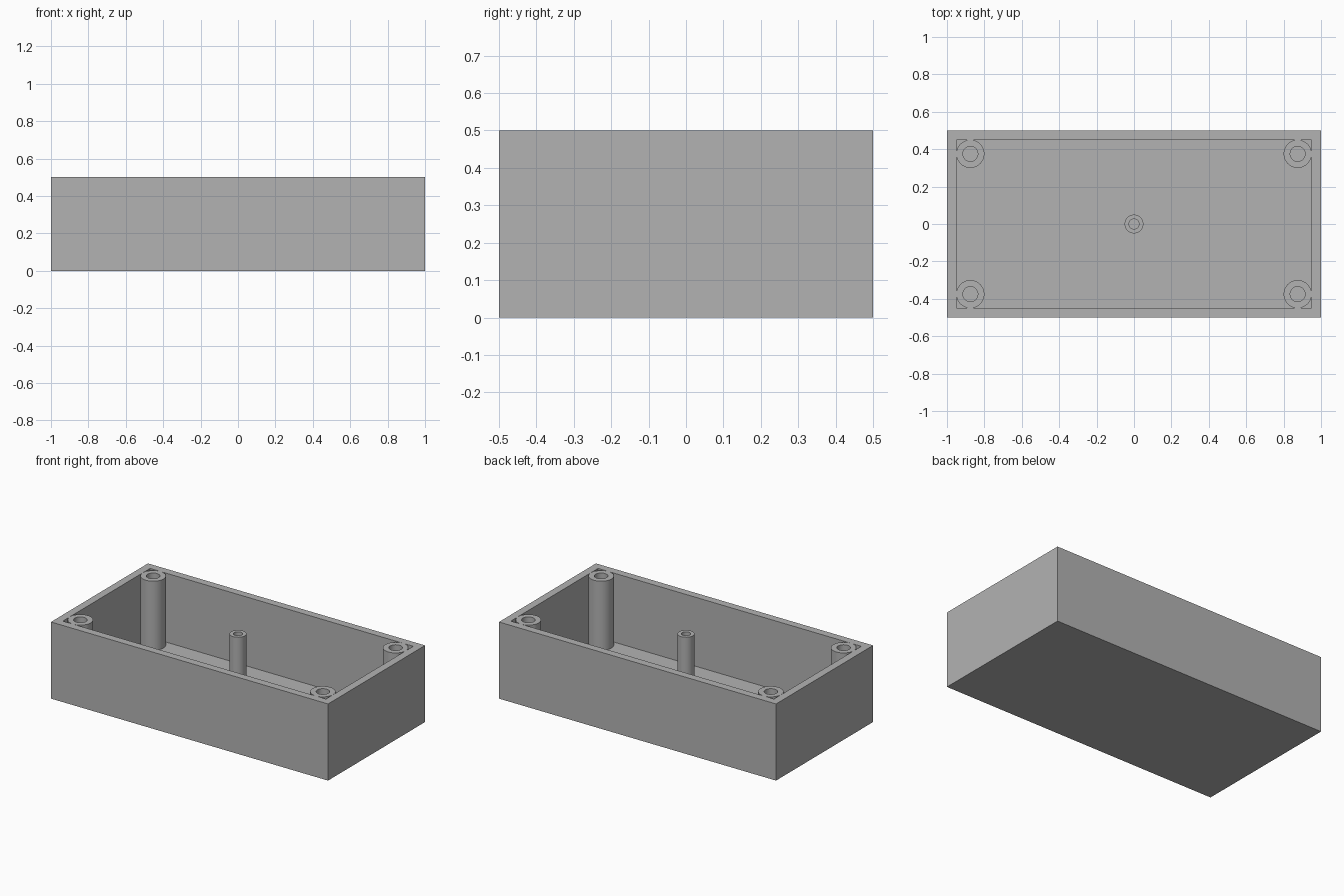
import bpy, bmesh
from math import cos, sin, tau, radians

LENGTH, WIDTH, HEIGHT, WALL = 2.0, 1.0, 0.5, 0.05

cube = bpy.data.objects.get("Cube")
if cube:
    bpy.data.objects.remove(cube, do_unlink=True)

# Single plain grey plastic
grey = bpy.data.materials.new("grey plastic")
grey.use_nodes = True
colour = (0.45, 0.45, 0.45, 1)
grey.diffuse_color = colour
grey.node_tree.nodes["Principled BSDF"].inputs["Base Color"].default_value = colour


def add_object(name, bm):
    bmesh.ops.recalc_face_normals(bm, faces=bm.faces)
    mesh = bpy.data.meshes.new(name)
    bm.to_mesh(mesh)
    bm.free()
    mesh.materials.append(grey)
    obj = bpy.data.objects.new(name, mesh)
    bpy.context.collection.objects.link(obj)
    return obj


def tray():
    """Open box: inset the top face for the rim, then sink it to the floor."""
    bm = bmesh.new()
    bmesh.ops.create_cube(bm, size=1)
    for v in bm.verts:
        v.co.x *= LENGTH
        v.co.y *= WIDTH
        v.co.z = (v.co.z + 0.5) * HEIGHT
    top = max(bm.faces, key=lambda f: f.calc_center_median().z)
    bmesh.ops.inset_region(bm, faces=[top], thickness=WALL, use_even_offset=True)
    floor = bmesh.ops.extrude_face_region(bm, geom=[top])["geom"]
    bmesh.ops.delete(bm, geom=[top], context="FACES_ONLY")
    for v in floor:
        if isinstance(v, bmesh.types.BMVert):
            v.co.z = WALL
    return add_object("tray", bm)


def screw_post(name, x, y, outer, bore, sides=48):
    """Hollow post standing on the floor, its bore open at the top."""
    bm = bmesh.new()
    profile = [(outer, WALL), (outer, HEIGHT), (bore, HEIGHT), (bore, WALL)]
    rings = [[bm.verts.new((x + r * cos(tau * i / sides),
                            y + r * sin(tau * i / sides), z))
              for i in range(sides)] for r, z in profile]
    for a, b in zip(rings, rings[1:] + rings[:1]):
        for i in range(sides):
            j = (i + 1) % sides
            bm.faces.new((a[i], a[j], b[j], b[i]))
    obj = add_object(name, bm)
    bpy.ops.object.select_all(action="DESELECT")
    obj.select_set(True)
    bpy.context.view_layer.objects.active = obj
    bpy.ops.object.shade_smooth_by_angle(angle=radians(30))
    return obj


tray()

# Corner posts touch both neighbouring walls
for x_side, x_name in ((-1, "right"), (1, "left")):
    for y_side, y_name in ((-1, "front"), (1, "back")):
        screw_post(f"{y_name}_{x_name}_post", x_side * 0.875, y_side * 0.375, 0.075, 0.04)

# Slimmer post in the middle
screw_post("centre_post", 0, 0, 0.05, 0.027)
